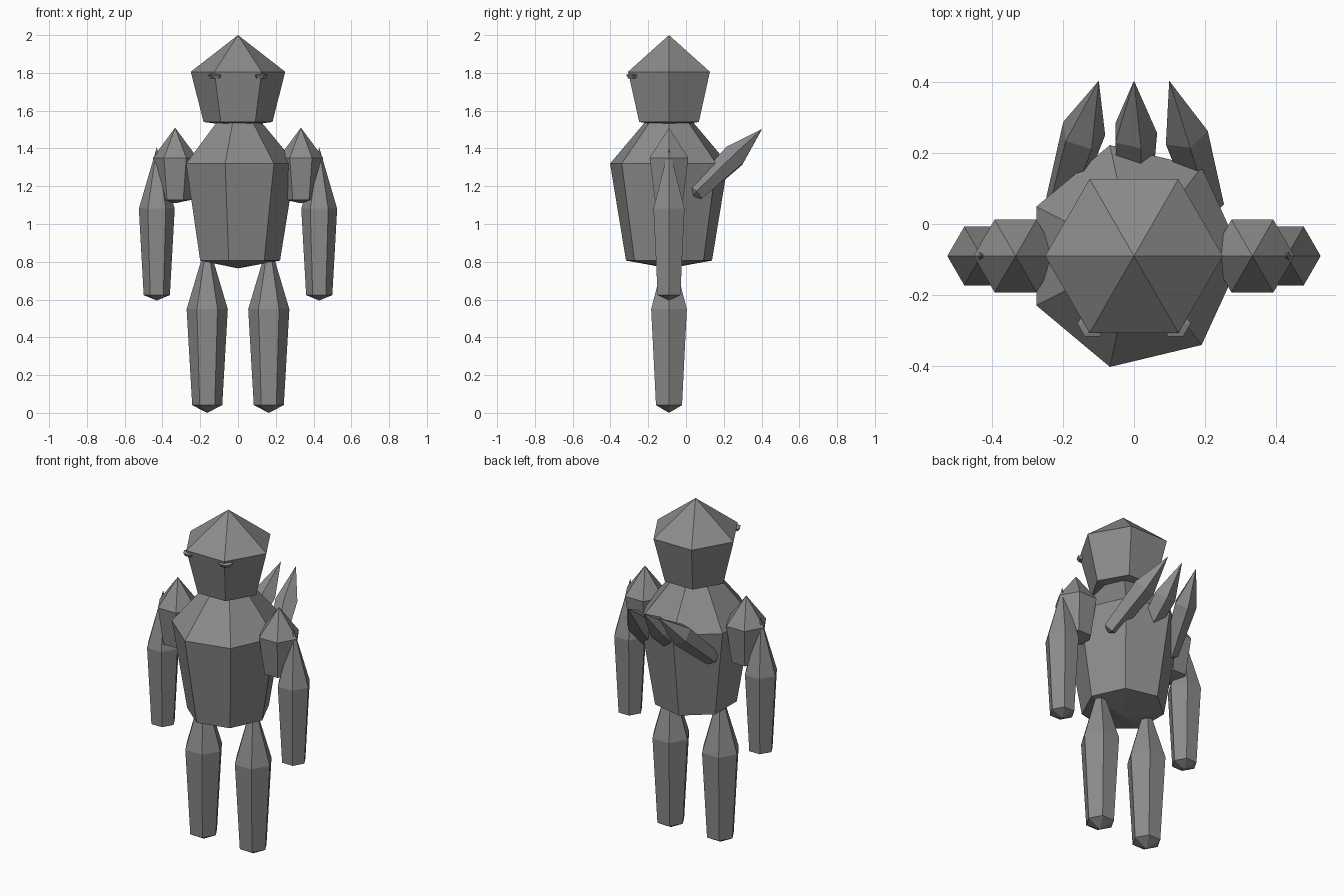
import bpy, bmesh, math
from mathutils import Vector

if "Cube" in bpy.data.objects:
    bpy.data.objects.remove(bpy.data.objects["Cube"])

stone = bpy.data.materials.new("grey stone")
stone.diffuse_color = (0.26, 0.26, 0.26, 1)
stone.use_nodes = True
stone.node_tree.nodes["Principled BSDF"].inputs["Base Color"].default_value = stone.diffuse_color

CY = -0.09  # depth of the figure's axis


def crystal(name, base, tip, radius, sides=6, low=0.045, high=0.6, taper=0.73, depth=None):
    """Faceted shard: blunt bottom point, narrow ring, wide ring, sharp tip."""
    base, tip = Vector(base), Vector(tip)
    axis = tip - base
    length = axis.length
    rot = Vector((0, 0, 1)).rotation_difference(axis)
    ry = depth or radius

    bm = bmesh.new()

    def place(x, y, z):
        return bm.verts.new(base + rot @ Vector((x, y, z)))

    def ring(k, t):
        angles = [2 * math.pi * i / sides for i in range(sides)]
        return [place(k * radius * math.cos(a), k * ry * math.sin(a), t * length) for a in angles]

    bottom, top = place(0, 0, 0), place(0, 0, length)
    lower, upper = ring(taper, low), ring(1, high)
    for i in range(sides):
        j = (i + 1) % sides
        bm.faces.new((bottom, lower[j], lower[i]))
        bm.faces.new((lower[i], lower[j], upper[j], upper[i]))
        bm.faces.new((upper[i], upper[j], top))
    bmesh.ops.recalc_face_normals(bm, faces=bm.faces)

    mesh = bpy.data.meshes.new(name)
    bm.to_mesh(mesh)
    bm.free()
    mesh.materials.append(stone)
    obj = bpy.data.objects.new(name, mesh)
    bpy.context.collection.objects.link(obj)
    return obj


def upright(name, x, z0, z1, radius, y=CY, **kw):
    return crystal(name, (x, y, z0), (x, y, z1), radius, **kw)


# Torso (seven sided) and head
upright("torso", 0, 0.765, 1.69, 0.305, sides=7, depth=0.32)
upright("head", 0, 1.515, 2.0, 0.25, low=0.052)

# Paired limbs, shoulders and eyes
for side, s in (("left", -1), ("right", 1)):
    upright(side + "_leg", s * 0.163, 0.0, 0.915, 0.109)
    upright(side + "_arm", s * 0.43, 0.595, 1.405, 0.095, low=0.035)
    upright(side + "_shoulder", s * 0.333, 1.11, 1.51, 0.118)
    upright(side + "_eye", s * 0.117, 1.77, 1.802, 0.042, y=-0.28)

# Back spikes, leaning up and backwards, tips drawn together
for name, s in (("left", -1), ("middle", 0), ("right", 1)):
    crystal(name + "_back_spike", (s * 0.212, 0.035, 1.147), (s * 0.099, 0.403, 1.503),
            0.065, sides=5)
